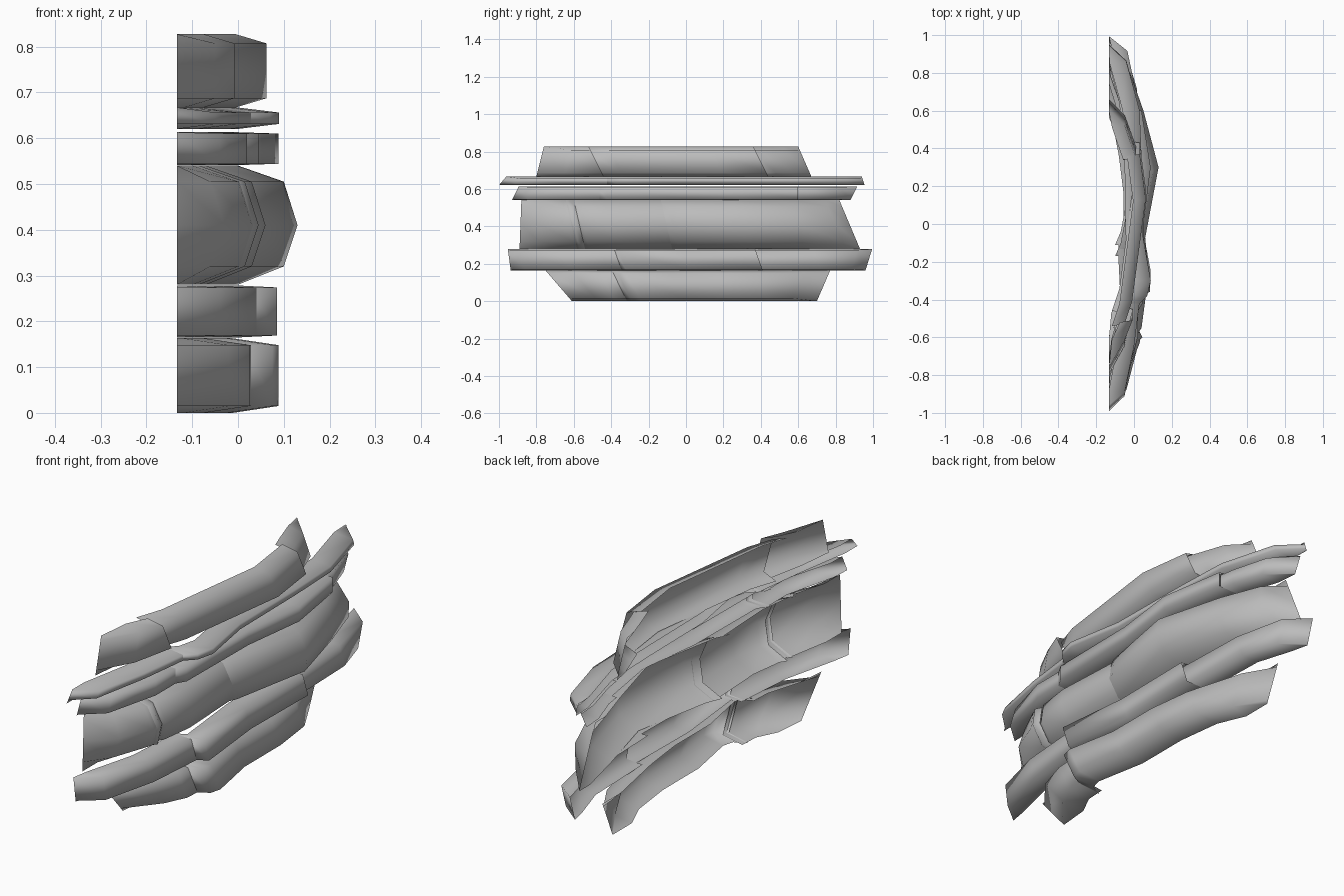
import bpy
import bmesh

cube = bpy.data.objects.get("Cube")
if cube:
    bpy.data.objects.remove(cube)

# Single stone colour
stone = bpy.data.materials.new("grey_stone")
stone.use_nodes = True
GREY = (0.5, 0.5, 0.5, 1)
stone.diffuse_color = GREY
stone.node_tree.nodes["Principled BSDF"].inputs["Base Color"].default_value = GREY

BACK = -0.133


def lip_profile(bottom, top, bevel, depth):
    """Open-backed section as (distance behind the face, z)."""
    return [(depth, top), (0, top - bevel), (0, bottom + bevel), (depth, bottom)]


def rock_layer(name, profile, start, slabs, end, slant=0):
    """Sweep overlapping slabs along y; start and end are (y at bottom, y at top)."""
    top, bottom = profile[0][1], profile[-1][1]

    def lean(z, pair):
        return pair[0] + (pair[1] - pair[0]) * (z - bottom) / (top - bottom)

    def section(y, face, pair=(slant, -slant)):
        middle = sum(pair) / 2
        return [(max(BACK, face - back), y + lean(z, pair) - middle, z)
                for back, z in profile]

    def closing(pair):
        return [(BACK, lean(z, pair), z) for _, z in profile]

    bm = bmesh.new()
    for path in slabs:
        rings = [section(y, x) for y, x in path]
        if path is slabs[0]:
            rings[0] = section(*path[0], start)
            rings.insert(0, closing(start))
        if path is slabs[-1]:
            rings[-1] = section(*path[-1], end)
            rings.append(closing(end))
        grid = [[bm.verts.new(p) for p in ring] for ring in rings]
        for a, b in zip(grid, grid[1:]):
            for j in range(len(profile) - 1):
                face = bm.faces.new((a[j], a[j + 1], b[j + 1], b[j]))
                face.smooth = True
    mesh = bpy.data.meshes.new(name)
    bm.to_mesh(mesh)
    bm.free()
    mesh.materials.append(stone)
    bpy.context.collection.objects.link(bpy.data.objects.new(name, mesh))


# Layers from the ground up; slab points are (y, x of the face)
rock_layer("base_layer", lip_profile(0, .163, .015, .1), (-.61, -.75),
           [[(-.54, -.02), (-.42, .025), (-.33, .03)],
            [(-.36, .02), (-.33, .075), (-.28, .088), (-.05, .045), (.2, .045),
             (.4, .02), (.6, -.055)]], (.7, .77), .04)

rock_layer("lower_ledge", lip_profile(.165, .278, .004, .08), (-.937, -.953),
           [[(-.87, -.04), (-.63, .02), (-.35, .042)],
            [(-.37, .03), (-.34, .085), (0, .05), (.39, .055)],
            [(.36, .025), (.7, .015), (.9, -.035)]], (.96, .995), .02)

rock_layer("broad_middle_layer",
           [(.13, .54), (.03, .505), (0, .41), (.03, .32), (.13, .28)],
           (-.89, -.88),
           [[(-.78, -.03), (-.63, .03), (-.6, .035)],
            [(-.62, .025), (-.6, .045), (-.57, .03)],
            [(-.58, .02), (-.55, .04), (-.4, .06), (-.1, .045)],
            [(-.14, .03), (-.07, .06), (.3, .13), (.6, .05), (.8, -.02)]],
           (.93, .82), .03)

rock_layer("upper_ledge", lip_profile(.541, .613, .003, .09), (-.93, -.895),
           [[(-.83, -.04), (-.6, .02), (-.45, .02)],
            [(-.48, .01), (-.42, .045), (0, .05), (.3, .088), (.6, .04)],
            [(.58, .02), (.65, .01), (.8, -.035)]], (.88, .915))

rock_layer("thin_ledge", lip_profile(.62, .667, .011, .09), (-1, -.96),
           [[(-.9, -.05), (-.65, 0), (-.41, .03)],
            [(-.43, .02), (-.38, .07), (-.3, .089), (-.05, .045), (.35, .04),
             (.6, .03), (.86, -.04)]], (.955, .94))

rock_layer("top_layer", lip_profile(.667, .827, .02, .067), (-.8, -.76),
           [[(-.63, -.05), (-.48, -.008)],
            [(-.5, -.05), (-.38, -.01), (.16, .062), (.4, .03)],
            [(.38, .01), (.45, -.015), (.55, -.05)]], (.67, .6), .04)
